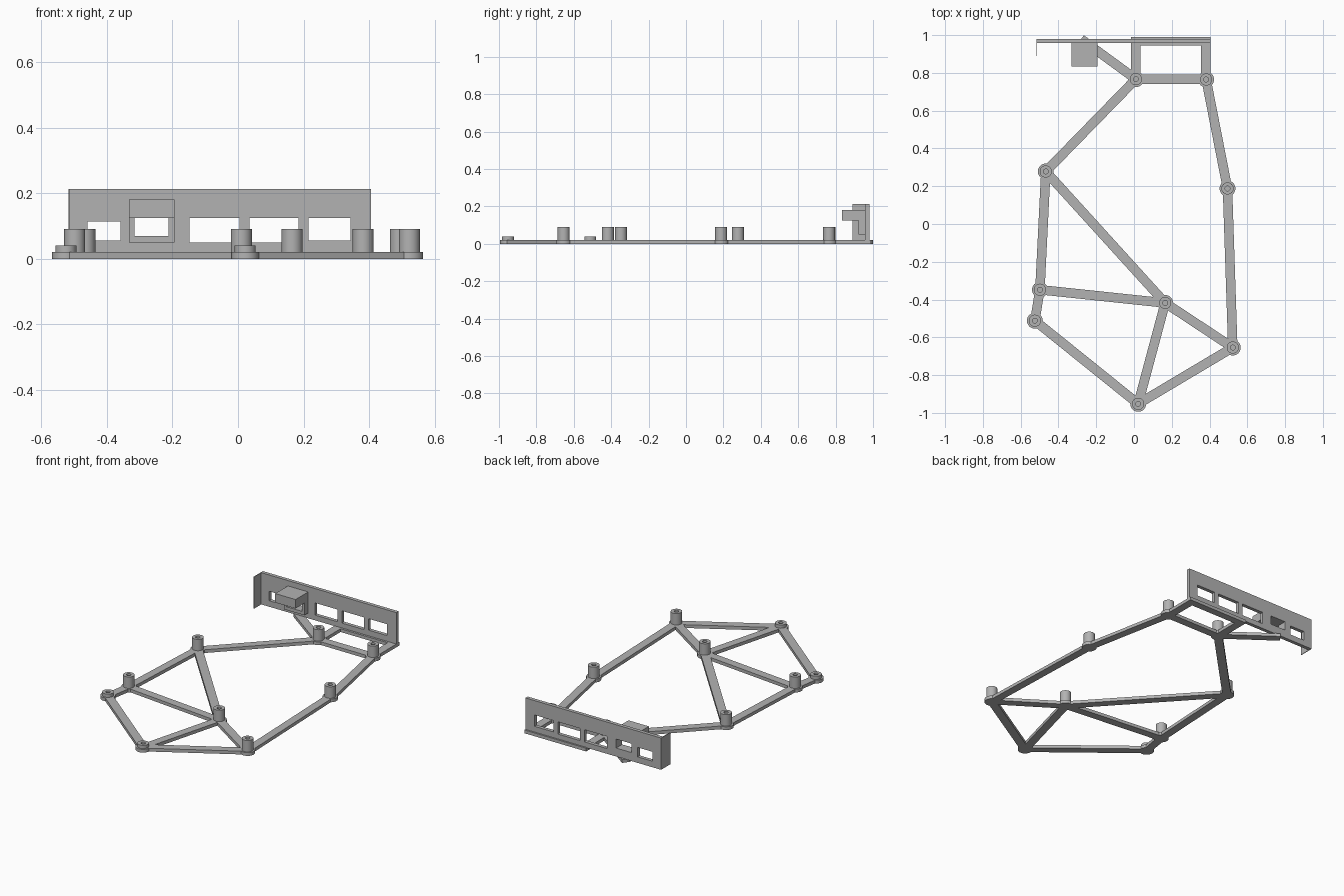
import bpy, bmesh, math
from mathutils import Vector

cube = bpy.data.objects.get("Cube")
if cube:
    bpy.data.objects.remove(cube, do_unlink=True)

grey = bpy.data.materials.new("plain_grey")
grey.use_nodes = True
grey.diffuse_color = (0.45, 0.45, 0.45, 1)
grey.node_tree.nodes["Principled BSDF"].inputs["Base Color"].default_value = (0.45, 0.45, 0.45, 1)

BASE = 0.02     # thickness of the flat frame
WIDTH = 0.05    # strut width


def finish(name, bm, smooth=False):
    bmesh.ops.recalc_face_normals(bm, faces=bm.faces)
    mesh = bpy.data.meshes.new(name)
    bm.to_mesh(mesh)
    bm.free()
    mesh.materials.append(grey)
    obj = bpy.data.objects.new(name, mesh)
    bpy.context.collection.objects.link(obj)
    if smooth:
        bpy.ops.object.select_all(action='DESELECT')
        obj.select_set(True)
        bpy.context.view_layer.objects.active = obj
        bpy.ops.object.shade_smooth_by_angle(angle=math.radians(35))
    return obj


def box(name, x, y, z):
    bm = bmesh.new()
    bmesh.ops.create_cube(bm, size=1)
    for v in bm.verts:
        v.co = [lo + (c + 0.5) * (hi - lo) for c, (lo, hi) in zip(v.co, (x, y, z))]
    return finish(name, bm)


def strut(name, a, b):
    a, b = Vector(a), Vector(b)
    along = b - a
    obj = box(name, (0, along.length), (-WIDTH / 2, WIDTH / 2), (0, BASE))
    obj.location = (a.x, a.y, 0)
    obj.rotation_euler.z = math.atan2(along.y, along.x)


def lathe(name, profile, centre, sides=32):
    bm = bmesh.new()
    verts = [bm.verts.new((r, 0, z)) for r, z in profile]
    edges = [bm.edges.new(pair) for pair in zip(verts, verts[1:])]
    bmesh.ops.spin(bm, geom=verts + edges, cent=(0, 0, 0), axis=(0, 0, 1),
                   angle=math.tau, steps=sides)
    bmesh.ops.remove_doubles(bm, verts=bm.verts, dist=0.0001)
    finish(name, bm, True).location = (*centre, 0)


def window_panel(name, x, y, z, windows):
    """Upright plate with rectangular openings (x0, x1, z0, z1)."""
    xs = sorted({*x, *(v for w in windows for v in w[:2])})
    zs = sorted({*z, *(v for w in windows for v in w[2:])})
    bm = bmesh.new()
    grid = {(px, pz): bm.verts.new((px, y[0], pz)) for px in xs for pz in zs}
    for x0, x1 in zip(xs, xs[1:]):
        for z0, z1 in zip(zs, zs[1:]):
            cx, cz = (x0 + x1) / 2, (z0 + z1) / 2
            if not any(w[0] < cx < w[1] and w[2] < cz < w[3] for w in windows):
                bm.faces.new([grid[p] for p in ((x0, z0), (x1, z0), (x1, z1), (x0, z1))])
    bmesh.ops.delete(bm, geom=[v for v in bm.verts if not v.link_faces], context='VERTS')
    out = bmesh.ops.extrude_face_region(bm, geom=bm.faces[:], use_keep_orig=True)
    for v in out["geom"]:
        if isinstance(v, bmesh.types.BMVert):
            v.co.y = y[1]
    return finish(name, bm)


# Mounting points
nodes = {
    "A": (0.01, 0.767), "B": (0.382, 0.765), "C": (0.495, 0.188),
    "D": (0.523, -0.654), "E": (0.022, -0.952), "F": (-0.525, -0.512),
    "G": (-0.498, -0.348), "H": (-0.467, 0.278), "I": (0.165, -0.418),
}
low = "EF"
for key, centre in nodes.items():
    top = 0.04 if key in low else 0.09
    lathe("standoff_" + key.lower(),
          [(0, 0), (0.042, 0), (0.042, BASE), (0.032, BASE), (0.032, top),
           (0.013, top), (0.013, BASE), (0, BASE)], centre)

# Flat frame struts
for a, b in "AB BC CD DE EF FG GH HA HI GI ID IE".split():
    strut("strut_" + (a + b).lower(), nodes[a], nodes[b])
strut("tail_strut", nodes["A"], (-0.28, 0.979))

# Rear loop under the panel
box("loop_right", (-0.015, 0.035), (0.767, 0.99), (0, BASE))
box("loop_left", (0.355, 0.405), (0.767, 0.99), (0, BASE))
box("loop_back", (-0.015, 0.405), (0.945, 0.99), (0, BASE))

# Connector panel with its folded end
opening = (-0.316, -0.212, 0.07, 0.125)
window_panel("rear_panel", (-0.517, 0.405), (0.958, 0.98), (0.018, 0.213), [
    (-0.459, -0.358, 0.055, 0.113), opening,
    (-0.148, 0.005, 0.05, 0.125), (0.035, 0.185, 0.05, 0.125),
    (0.215, 0.343, 0.055, 0.125)])
box("panel_end_flange", (-0.517, -0.513), (0.89, 0.96), (0.018, 0.213))

# Bracket on the panel front
window_panel("bracket_frame", (-0.332, -0.194), (0.922, 0.958), (0.05, 0.18), [opening])
box("bracket_block", (-0.332, -0.194), (0.835, 0.958), (0.125, 0.18))
